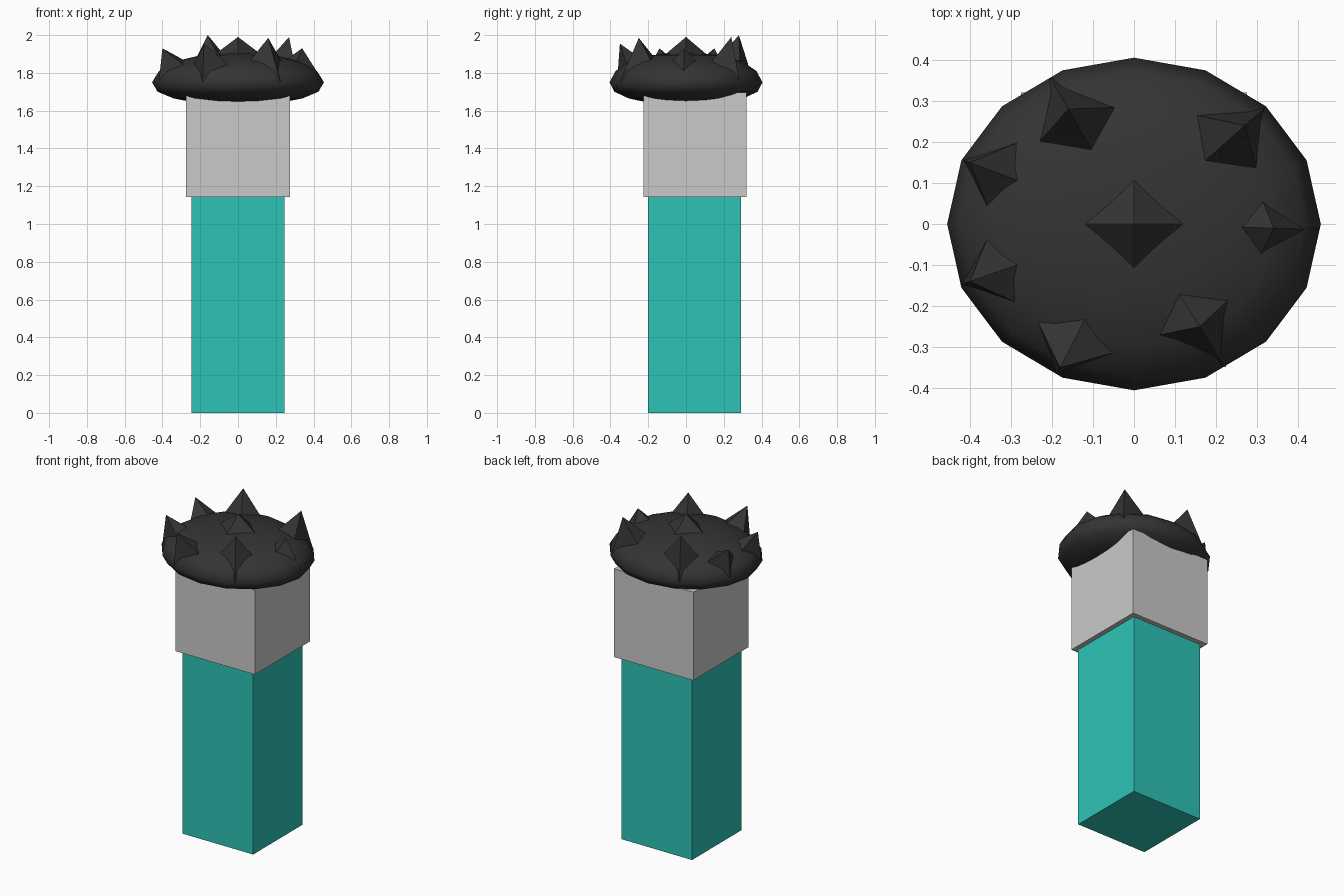
import bpy, bmesh, math
from mathutils import Vector

if "Cube" in bpy.data.objects:
    bpy.data.objects.remove(bpy.data.objects["Cube"])


def material(name, color):
    m = bpy.data.materials.new(name)
    m.diffuse_color = (*color, 1)
    m.use_nodes = True
    m.node_tree.nodes["Principled BSDF"].inputs["Base Color"].default_value = m.diffuse_color
    return m


teal = material("teal", (0.027, 0.552, 0.468))
grey = material("light grey", (0.59, 0.59, 0.59))
black = material("charcoal", (0.034, 0.034, 0.034))


def finish(name, bm, mat):
    bmesh.ops.recalc_face_normals(bm, faces=bm.faces)
    me = bpy.data.meshes.new(name)
    bm.to_mesh(me)
    bm.free()
    me.materials.append(mat)
    ob = bpy.data.objects.new(name, me)
    bpy.context.collection.objects.link(ob)
    return ob


def box(name, lo, hi, mat):
    bm = bmesh.new()
    bmesh.ops.create_cube(bm, size=1)
    for v in bm.verts:
        v.co = [(l + h) / 2 + c * (h - l) for l, h, c in zip(lo, hi, v.co)]
    return finish(name, bm, mat)


# Body and head blocks
box("body", (-0.245, -0.2, 0), (0.245, 0.29, 1.143), teal)
box("head", (-0.275, -0.225, 1.143), (0.275, 0.32, 1.695), grey)

# Hair cap: 16-sided flattened dome, revolved from a profile (radius factor, z)
RX, RY, N = 0.455, 0.405, 16
profile = [(0.58, 1.65), (0.75, 1.665), (0.935, 1.70), (1, 1.75),
           (0.92, 1.81), (0.74, 1.86), (0.42, 1.895)]
bm = bmesh.new()
rings = []
for r, z in profile:
    rings.append([bm.verts.new((RX * r * math.cos(2 * math.pi * i / N),
                                RY * r * math.sin(2 * math.pi * i / N), z))
                  for i in range(N)])
for a, b in zip(rings, rings[1:]):
    for i in range(N):
        j = (i + 1) % N
        bm.faces.new((a[i], a[j], b[j], b[i]))
for ring, z in ((rings[0], 1.64), (rings[-1], 1.91)):
    pole = bm.verts.new((0, 0, z))
    for i in range(N):
        bm.faces.new((ring[i], ring[(i + 1) % N], pole))
for f in bm.faces:
    f.smooth = True
finish("hair_cap", bm, black)

# Hair spikes: four-sided points leaning outward from the cap
tips = [(-0.16, 0.28, 2.0), (0.27, 0.24, 1.99), (0.34, -0.01, 1.93),
        (0.16, -0.25, 1.985), (-0.18, -0.35, 1.955), (-0.40, -0.14, 1.93),
        (-0.40, 0.15, 1.93), (0, 0, 1.99)]
bm = bmesh.new()
for x, y, z in tips:
    ang = math.atan2(y / RY, x / RX)
    lean = 0.59 if (x or y) else 0
    cx, cy = lean * RX * math.cos(ang), lean * RY * math.sin(ang)
    rad = 0.40 if lean else 0.47
    base = [bm.verts.new((cx + RX * rad * math.cos(ang + k * math.pi / 2),
                          cy + RY * rad * math.sin(ang + k * math.pi / 2),
                          1.755 if lean else 1.83)) for k in range(4)]
    tip = bm.verts.new((x, y, z))
    for k in range(4):
        bm.faces.new((base[k], base[(k + 1) % 4], tip))
    bm.faces.new(base[::-1])
finish("hair_spikes", bm, black)
